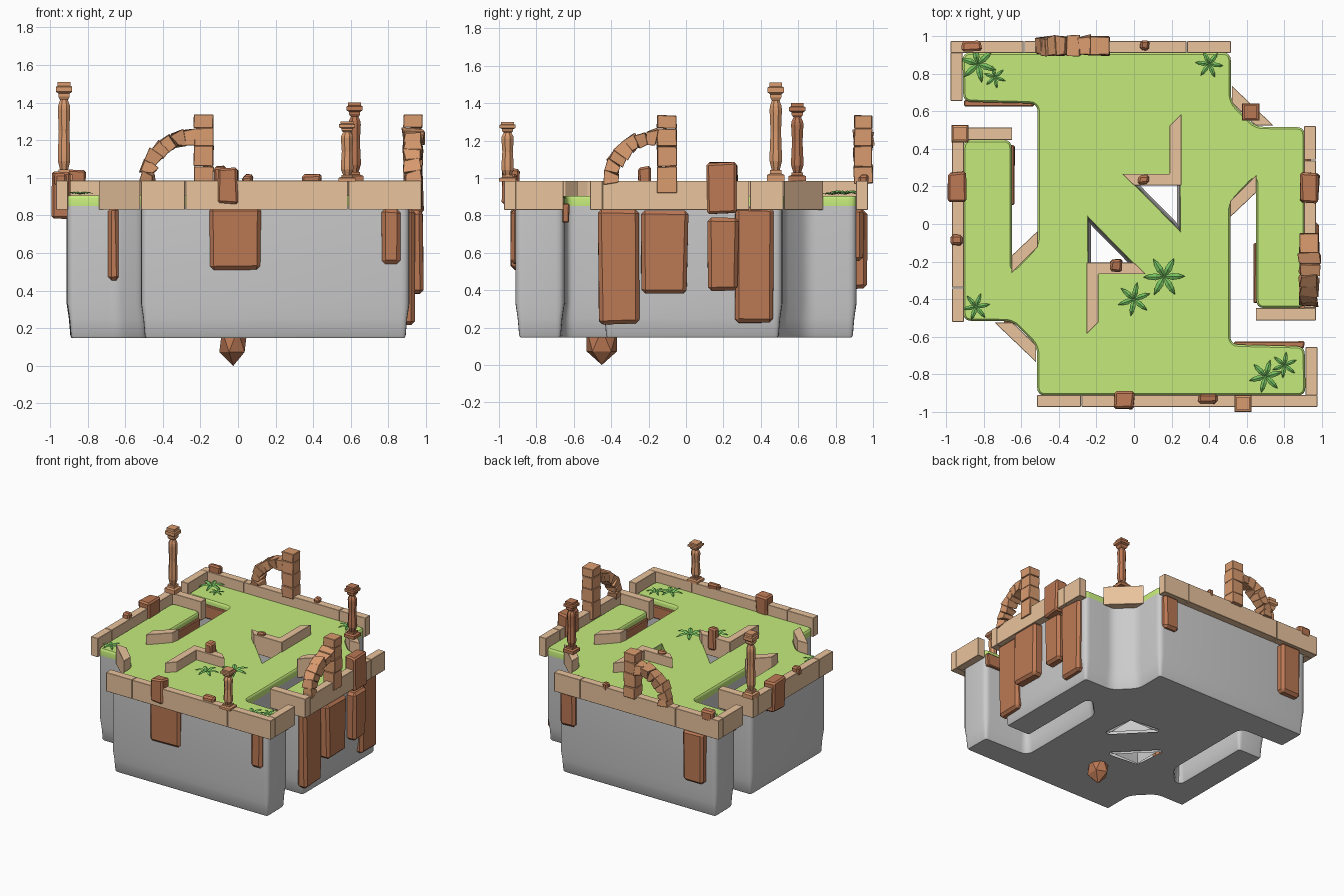
import bpy, bmesh, math, random
from mathutils import Vector
from mathutils.geometry import delaunay_2d_cdt

if "Cube" in bpy.data.objects:
    bpy.data.objects.remove(bpy.data.objects["Cube"])
random.seed(4)

def material(name, r, g, b):
    m = bpy.data.materials.new(name)
    m.diffuse_color = (r, g, b, 1)
    m.use_nodes = True
    m.node_tree.nodes["Principled BSDF"].inputs["Base Color"].default_value = m.diffuse_color
    return m
GRASS = material("grass", 0.56, 0.83, 0.2)
SAND = material("sandstone", 0.82, 0.55, 0.34)
ROCK = material("red_rock", 0.5, 0.19, 0.09)
CLAY = material("terracotta", 0.7, 0.33, 0.16)
LEAF = material("leaf", 0.18, 0.55, 0.12)

def finish(name, bm, mat=None, smooth=False, bevel=0):
    bmesh.ops.recalc_face_normals(bm, faces=bm.faces)
    me = bpy.data.meshes.new(name)
    bm.to_mesh(me)
    bm.free()
    ob = bpy.data.objects.new(name, me)
    bpy.context.collection.objects.link(ob)
    if mat:
        me.materials.append(mat)
    if bevel:
        mod = ob.modifiers.new("bevel", 'BEVEL')
        mod.width, mod.segments = bevel, 1
    if smooth:
        bpy.context.view_layer.objects.active = ob
        ob.select_set(True)
        bpy.ops.object.shade_smooth_by_angle(angle=math.radians(40))
        ob.select_set(False)
    return ob

def turn(pts):
    return [(-x, -y) for x, y in pts]

# rounded corners for a plan outline
def fillet(pts, d):
    out = []
    for i, p in enumerate(pts):
        p, a, b = Vector(p), Vector(pts[i - 1]), Vector(pts[(i + 1) % len(pts)])
        a, b = p + (a - p).normalized() * d, p + (b - p).normalized() * d
        out += [a * (1 - t) ** 2 + p * 2 * t * (1 - t) + b * t * t for t in (0, .25, .5, .75, 1)]
    return out

def inset(pts, d):
    out = []
    for i, p in enumerate(pts):
        e = (p - pts[i - 1]).normalized()
        f = (pts[(i + 1) % len(pts)] - p).normalized()
        n = Vector((-e.y - f.y, e.x + f.x)).normalized()
        out.append(p + n * d)
    return out

# even-odd test of a point against all loops
def inside(x, y, loops):
    hit = False
    for l in loops:
        for a, b in zip(l, l[1:] + l[:1]):
            if (a.y > y) != (b.y > y) and x < a.x + (y - a.y) * (b.x - a.x) / (b.y - a.y):
                hit = not hit
    return hit

# solid stacked from inset copies of the loops, capped at both ends
def layered(name, loops, rings, mat=None):
    bm = bmesh.new()
    rows = [[[bm.verts.new((p.x, p.y, z)) for p in inset(l, d)] for l in loops] for d, z in rings]
    for lo, hi in zip(rows, rows[1:]):
        for a, b in zip(lo, hi):
            for i in range(len(a)):
                bm.faces.new((a[i - 1], a[i], b[i], b[i - 1]))
    for row in (rows[0], rows[-1]):
        flat = [v for l in row for v in l]
        index = {v: i for i, v in enumerate(flat)}
        flat_loops = [[v.co.to_2d() for v in l] for l in row]
        edges = [(index[l[i - 1]], index[l[i]]) for l in row for i in range(len(l))]
        vs, _, tris, orig, _, _ = delaunay_2d_cdt([v.co.to_2d() for v in flat], edges, [], 0, 1e-6)
        for t in tris:
            c = sum((vs[i] for i in t), Vector((0, 0))) / 3
            if all(orig[i] for i in t) and inside(c.x, c.y, flat_loops):
                bm.faces.new([flat[orig[i][0]] for i in t])
    return finish(name, bm, mat, smooth=True)

# island: half outline turned about the centre, two triangular holes
half = [(-.912, .912), (.515, .912), (.515, .65), (.645, .517), (.908, .515), (.908, -.447),
        (.65, -.447), (.65, .255), (.512, .11), (.512, -.64), (.908, -.65)]
hole = [(-.06, .26), (.255, .26), (.255, -.06)]
loops = [fillet((half + turn(half))[::-1], .045)] + [fillet(h[::-1], .02) for h in (hole, turn(hole))]
layered("cliff_base", loops, [(.027, .148), (.02, .158), (.012, .25), (0, .33), (0, .85)])
layered("grass_top", loops, [(0, .85), (0, .89), (.003, .899), (.01, .905)], GRASS)

# low walls, each with its half-turn twin
def prism(name, pts, z0, z1, mat, bevel=0):
    bm = bmesh.new()
    f = bm.faces.new([bm.verts.new((x, y, z0)) for x, y in pts])
    ext = bmesh.ops.extrude_face_region(bm, geom=[f])["geom"]
    for v in ext:
        if isinstance(v, bmesh.types.BMVert):
            v.co.z = z1
    return finish(name, bm, mat, bevel=bevel)

def rect(x0, x1, y0, y1):
    return [(x0, y0), (x1, y0), (x1, y1), (x0, y1)]

walls = [("long_wall_a", rect(-.975, -.587, .91, .972)), ("long_wall_b", rect(-.583, .278, .91, .972)),
         ("long_wall_c", rect(.282, .515, .91, .972)), ("end_wall", rect(-.975, -.912, .655, .91)),
         ("side_wall_a", rect(.905, .968, -.447, .338)), ("side_wall_b", rect(.905, .968, .342, .52)),
         ("return_wall", rect(.648, .968, -.512, -.447)),
         ("corner_wall", [(.52, .735), (.52, .645), (.645, .525), (.74, .525)]),
         ("notch_wall", [(.51, .035), (.652, .17), (.652, .262), (.51, .12)]),
         ("inner_wall", [(-.065, .267), (0, .205), (.252, .205), (.252, .585), (.19, .525), (.19, .267)])]
for name, pts in walls:
    prism(name, pts, .83, .985, SAND, .002)
    prism(name + "_twin", turn(pts), .83, .985, SAND, .002)

# rough six-sided stones
def stone(name, corners, mat, jitter, bevel):
    bm = bmesh.new()
    v = [bm.verts.new([c + random.uniform(-jitter, jitter) for c in p]) for p in corners]
    for q in ((0, 1, 3, 2), (4, 5, 7, 6), (0, 1, 5, 4), (2, 3, 7, 6), (0, 2, 6, 4), (1, 3, 7, 5)):
        bm.faces.new([v[i] for i in q])
    return finish(name, bm, mat, bevel=bevel)

def rock(name, x0, x1, y0, y1, z0, z1, jitter=.005, bevel=.02):
    cs = []
    for z, k in ((z0, .97), (z1, 1)):
        for x in (x0, x1):
            for y in (y0, y1):
                mx, my = (x0 + x1) / 2, (y0 + y1) / 2
                cs.append((mx + (x - mx) * k, my + (y - my) * k, z))
    return stone(name, cs, ROCK, jitter, bevel)

# slabs hanging on the cliff faces
for i, s in enumerate([
        (-.15, .12, -.935, -.86, .51, .845), (.76, .865, -.935, -.86, .54, .835),
        (-.69, -.63, -.545, -.48, .455, .845), (.86, .94, -.47, -.25, .22, .835),
        (.86, .985, -.24, .01, .385, .825), (.86, .975, .115, .28, .4, .785),
        (.86, .94, .26, .465, .225, .845), (.35, .49, .86, .945, .56, .835),
        (-.82, -.64, .86, .967, .41, .83)]):
    rock(f"cliff_slab_{i}", *s)
# thin ledges inside the notches
for i, (x0, x1, y0, y1) in enumerate([(.53, .905, -.66, -.624), (.635, .66, -.42, -.1)]):
    rock(f"ledge_{i}", x0, x1, y0, y1, .76, .865, .002, .006)
    rock(f"ledge_twin_{i}", -x1, -x0, -y1, -y0, .76, .865, .002, .006)
# boulders straddling the walls, then small stones lying on them
for i, s in enumerate([
        (-.11, .0, -.985, -.89, .86, 1.05), (.885, .985, .115, .275, .81, 1.08),
        (-.99, -.895, .12, .275, .78, 1.03), (.34, .44, -.957, -.908, .95, 1.02),
        (-.972, -.915, -.115, -.06, .95, 1.02), (-.92, -.81, .92, .972, .95, 1.04),
        (.03, .08, .925, .972, .95, 1.02), (.02, .08, .208, .262, .95, 1.01),
        (-.125, -.06, -.255, -.185, .88, 1.06)]):
    rock(f"boulder_{i}", *s, jitter=.007, bevel=.012)
# rock under the island
bm = bmesh.new()
bmesh.ops.create_icosphere(bm, subdivisions=1, radius=1)
for v in bm.verts:
    v.co = Vector((-.025 + v.co.x * .083, -.45 + v.co.y * .095, .132 + v.co.z * .132))
finish("hanging_rock", bm, ROCK)

# broken arch: block pillar plus a quarter ring of wedges; place maps (run, depth, height)
def arch(name, place, base):
    z = base
    for i, top in enumerate((1.06, 1.17, 1.265, 1.335)):
        h = .05 + random.uniform(-.004, .004)
        stone(f"{name}_pillar_{i}", [place(u, d, w) for w in (z, top) for u in (-.105, 0)
                                     for d in (-h, h)], CLAY, .003, .003)
        z = top
    n = 7
    for i in range(n):
        a0, a1 = [math.pi / 2 * (1 - (i + k) / n) for k in (0, 1)]
        h = .054 - .002 * i
        cs = [place(math.cos(a) * r, d, .97 + math.sin(a) * r)
              for a in (a0, a1) for r in (.213, .29) for d in (-h, h)]
        stone(f"{name}_wedge_{i}", cs, CLAY, .012, .002)
arch("back_arch", lambda u, d, z: (-.235 - u, .947 + d, z), .97)
arch("right_arch", lambda u, d, z: (.93 + d, -.155 - u, z), .92)

# columns: square foot and capital, eight-sided bulging shaft
def column(name, x, y, z0, z1, mat):
    h = z1 - z0
    def tier(part, sides, profile):
        bm = bmesh.new()
        rows = []
        for r, t in profile:
            k = r / math.cos(math.pi / sides)
            rows.append([bm.verts.new((x + k * math.cos(2 * math.pi * (j + .5) / sides),
                                       y + k * math.sin(2 * math.pi * (j + .5) / sides),
                                       z0 + t * h)) for j in range(sides)])
        for lo, hi in zip(rows, rows[1:]):
            for j in range(sides):
                bm.faces.new((lo[j - 1], lo[j], hi[j], hi[j - 1]))
        bm.faces.new(rows[0])
        bm.faces.new(rows[-1])
        finish(f"{name}_{part}", bm, mat)
    tier("foot", 4, [(.046, 0), (.046, .06), (.03, .075), (.03, .11)])
    tier("shaft", 8, [(.02, .1), (.033, .2), (.033, .26), (.028, .5), (.033, .72), (.031, .76), (.018, .83)])
    tier("capital", 4, [(.022, .82), (.03, .85), (.03, .88), (.043, .9), (.043, .95), (.034, .96), (.034, 1)])
column("tall_column", -.925, .48, .985, 1.51, CLAY)
column("corner_column", .62, .595, .985, 1.4, ROCK)
column("front_column", .58, -.954, .98, 1.3, CLAY)

# leafy plants: six folded, arching leaves each
def plant(name, x, y, r):
    bm = bmesh.new()
    spin = random.uniform(0, 1)
    for k in range(6):
        a = spin + k * math.pi / 3
        c, s = math.cos(a), math.sin(a)
        rows = []
        for t, w, z in ((.02, .05, .1), (.4, .17, .28), (.7, .13, .25), (1, .01, .1)):
            rows.append([bm.verts.new((x + r * (t * c - o * s), y + r * (t * s + o * c),
                                       .905 + r * (z - abs(o) * .5))) for o in (-w, 0, w)])
        for p, q in zip(rows, rows[1:]):
            for j in (0, 1):
                bm.faces.new((p[j], p[j + 1], q[j + 1], q[j]))
    finish(name, bm, LEAF)
for i, p in enumerate([(-.83, .85, .1), (-.74, .78, .06), (.4, .85, .075), (-.84, -.44, .075),
                       (.16, -.28, .11), (0, -.4, .09), (.7, -.81, .09), (.8, -.75, .07)]):
    plant(f"plant_{i}", *p)
